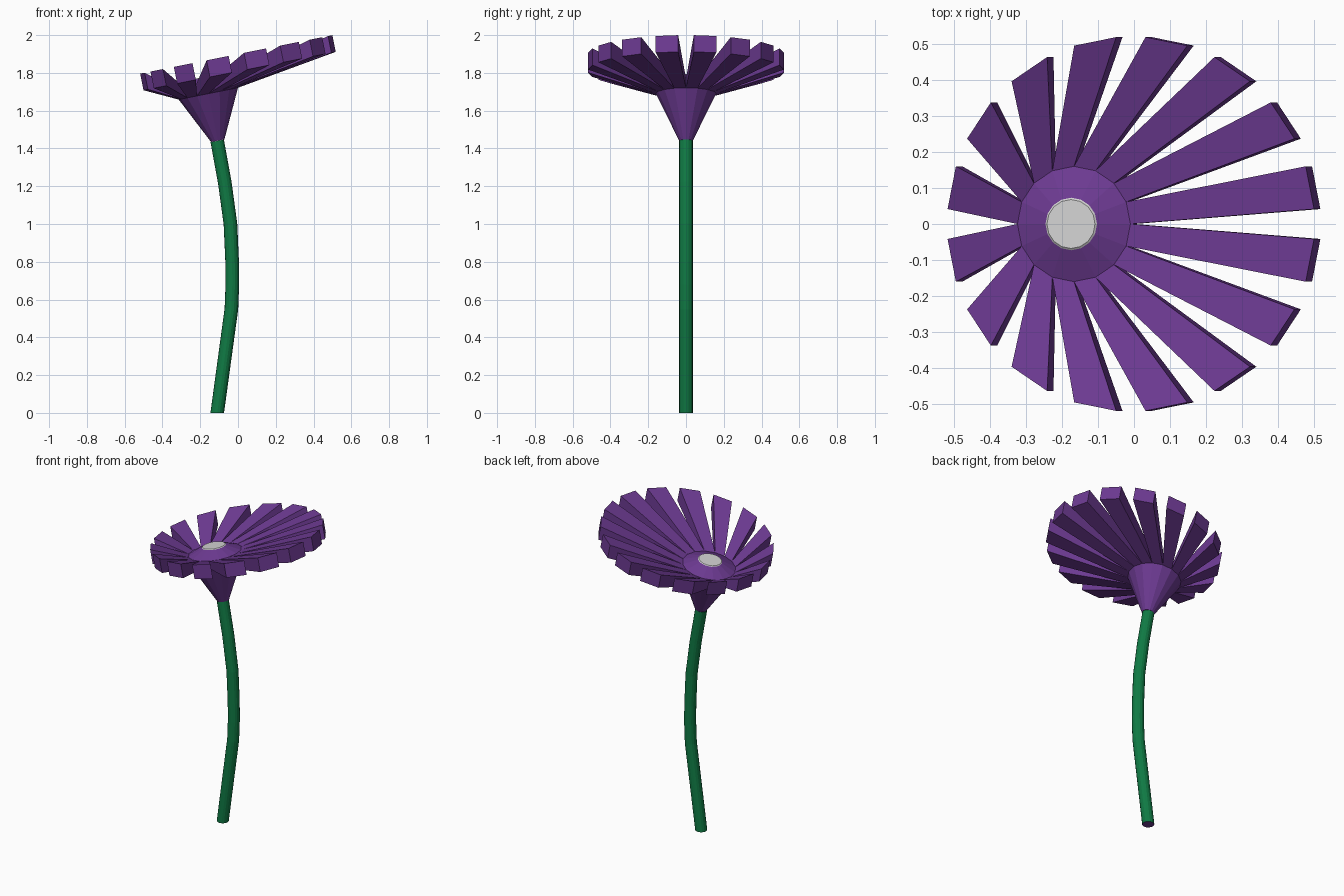
import bpy, bmesh, math
from mathutils import Matrix, Vector

if "Cube" in bpy.data.objects:
    bpy.data.objects.remove(bpy.data.objects["Cube"])

SIDES = 16
STEP = 2 * math.pi / SIDES
TILT = math.radians(11.3)


def material(name, rgb):
    m = bpy.data.materials.new(name)
    m.diffuse_color = (*rgb, 1)
    m.use_nodes = True
    m.node_tree.nodes["Principled BSDF"].inputs["Base Color"].default_value = m.diffuse_color
    return m


PURPLE = material("purple", (0.150, 0.042, 0.285))
GREEN = material("green", (0.005, 0.195, 0.058))
GREY = material("pale grey", (0.65, 0.65, 0.65))

# Local frame of the tilted flower head: origin at the top of the cone
HEAD = Matrix.Translation((-0.157, 0, 1.69)) @ Matrix.Rotation(-TILT, 4, 'Y')


def finish(bm, name, mats):
    bmesh.ops.recalc_face_normals(bm, faces=bm.faces)
    me = bpy.data.meshes.new(name)
    bm.to_mesh(me)
    bm.free()
    for m in mats:
        me.materials.append(m)
    ob = bpy.data.objects.new(name, me)
    bpy.context.collection.objects.link(ob)
    return ob


def ring(matrix, radius, height=0.0):
    return [matrix @ Vector((radius * math.cos(i * STEP), radius * math.sin(i * STEP), height))
            for i in range(SIDES)]


def loft(name, rings, mats, start_mat=None, end_mat=None):
    """Skin a list of rings; cap an end when a material index is given."""
    bm = bmesh.new()
    loops = [[bm.verts.new(p) for p in r] for r in rings]
    for a, b in zip(loops, loops[1:]):
        for i in range(SIDES):
            j = (i + 1) % SIDES
            bm.faces.new((a[i], a[j], b[j], b[i]))
    for loop, idx in ((loops[0], start_mat), (loops[-1], end_mat)):
        if idx is not None:
            bm.faces.new(loop).material_index = idx
    return finish(bm, name, mats)


# Curved stem: x, z and lean of each ring
path = [(-0.110, 0.0, 0), (-0.035, 0.55, 5), (-0.030, 0.68, 1), (-0.031, 0.80, -2),
        (-0.040, 1.0, -5), (-0.070, 1.22, -9), (-0.110, 1.44, -11.3)]
rings = [ring(Matrix.Translation((x, 0, z)) @ Matrix.Rotation(math.radians(a), 4, 'Y'), 0.036)
         for x, z, a in path]
loft("stem", rings, [GREEN, PURPLE], start_mat=1)

# Cone under the flower, its rim band, and the domed top
loft("flower_cone", [ring(HEAD, 0.036, -0.254), ring(HEAD, 0.16, 0), ring(HEAD, 0.16, 0.05),
                     ring(HEAD, 0.073, 0.088)], [PURPLE], start_mat=0)

# Grey centre disc
loft("flower_centre", [ring(HEAD, 0.073, 0.088), ring(HEAD, 0.068, 0.092)], [GREY],
     start_mat=0, end_mat=0)

# Petals: each widens from one side of the rim to an off-centre outer circle
bm = bmesh.new()
for k in range(SIDES):
    a = (k + 0.5) * STEP
    out = Vector((math.cos(a), math.sin(a), 0))
    side = Vector((-math.sin(a), math.cos(a), 0))
    inner = out * 0.16 * math.cos(STEP / 2)
    outer = Vector((0.186, 0, 0.085)) + out * 0.517
    ends = []
    for mid, half, thick in ((inner, 0.0312, 0.05), (outer, 0.0605, 0.09)):
        ends.append([bm.verts.new(HEAD @ (mid + side * s * half + Vector((0, 0, h))))
                     for s, h in ((-1, 0), (1, 0), (1, thick), (-1, thick))])
    p, q = ends
    bm.faces.new(p)
    bm.faces.new(q)
    for i in range(4):
        j = (i + 1) % 4
        bm.faces.new((p[i], p[j], q[j], q[i]))
finish(bm, "petals", [PURPLE])
